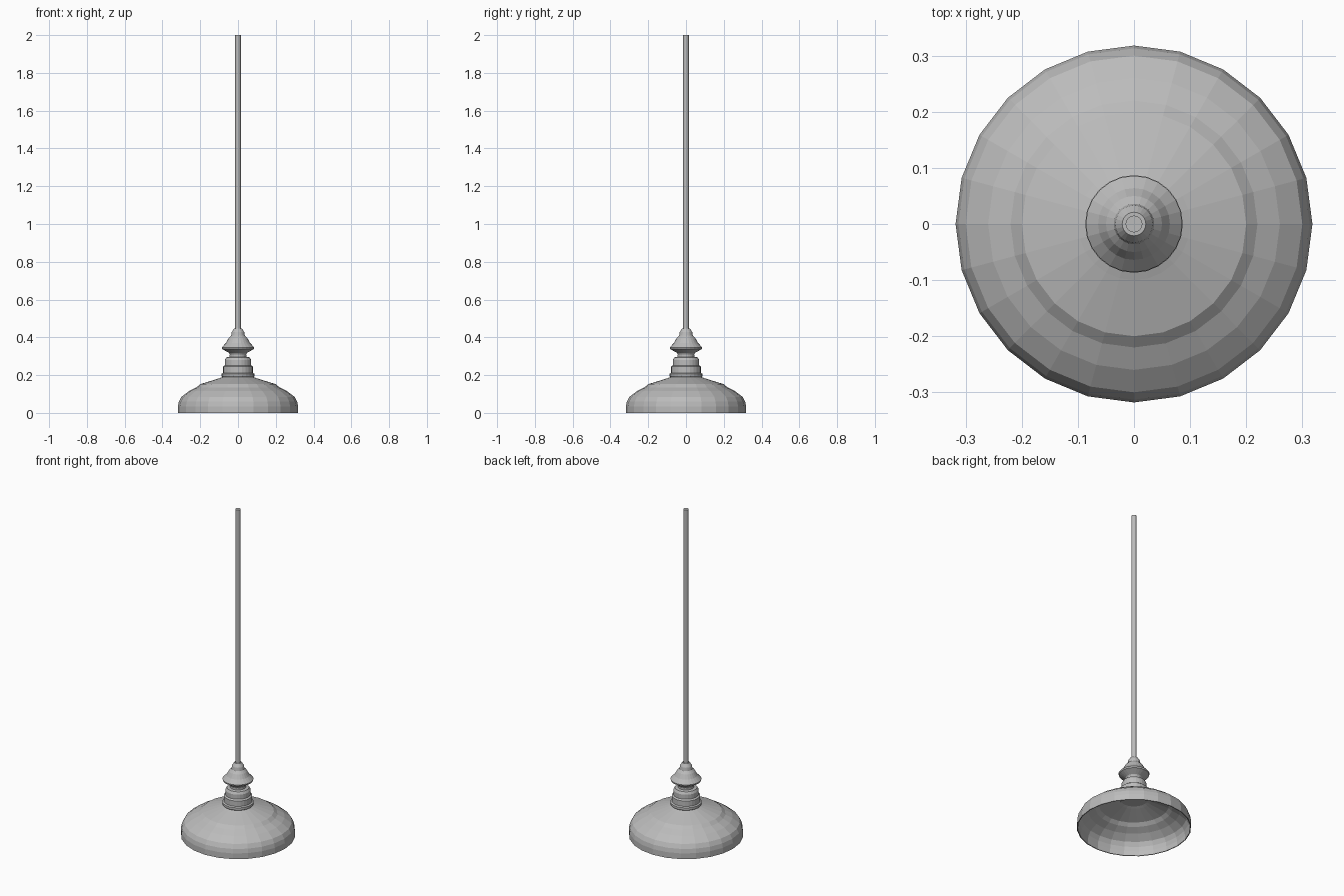
import bpy, bmesh
from math import radians

cube = bpy.data.objects.get("Cube")
if cube:
    bpy.data.objects.remove(cube, do_unlink=True)

metal = bpy.data.materials.new("grey_metal")
metal.use_nodes = True
grey = (0.5, 0.5, 0.5, 1)
metal.diffuse_color = grey
metal.node_tree.nodes["Principled BSDF"].inputs["Base Color"].default_value = grey


def lathe(name, profile, sides, smooth=False):
    """Spin a (radius, height) profile about z; radius 0 makes a closed end."""
    bm = bmesh.new()
    verts = [bm.verts.new((r, 0, z)) for r, z in profile]
    edges = [bm.edges.new(pair) for pair in zip(verts, verts[1:])]
    bmesh.ops.spin(bm, geom=verts + edges, cent=(0, 0, 0), axis=(0, 0, 1),
                   angle=radians(360), steps=sides)
    bmesh.ops.remove_doubles(bm, verts=bm.verts, dist=0.0005)
    bmesh.ops.recalc_face_normals(bm, faces=bm.faces)
    mesh = bpy.data.meshes.new(name)
    bm.to_mesh(mesh)
    bm.free()
    mesh.materials.append(metal)
    obj = bpy.data.objects.new(name, mesh)
    bpy.context.collection.objects.link(obj)
    if smooth:
        bpy.ops.object.select_all(action="DESELECT")
        obj.select_set(True)
        bpy.context.view_layer.objects.active = obj
        bpy.ops.object.shade_smooth_by_angle(angle=radians(20))
    return obj


# Thin faceted shade, outer skin followed by the inner skin
outer = [(0.08, 0.19), (0.10, 0.183), (0.20, 0.152), (0.22, 0.135),
         (0.26, 0.115), (0.30, 0.085), (0.313, 0.06), (0.318, 0.035), (0.318, 0)]
inner = [(r - 0.005, max(z - 0.006, 0)) for r, z in reversed(outer)]
lathe("shade", outer + inner + outer[:1], 24)

# Stepped socket, narrow neck and flared cap
lathe("socket", [(0, 0.182), (0.078, 0.182), (0.087, 0.195), (0.087, 0.207),
                 (0.079, 0.212), (0.079, 0.245), (0.07, 0.252), (0.07, 0.28),
                 (0.062, 0.294), (0.045, 0.297), (0.045, 0.31), (0, 0.31)], 24)
lathe("cap", [(0, 0.305), (0.04, 0.305), (0.048, 0.318), (0.084, 0.338),
              (0.086, 0.347), (0.064, 0.37), (0.05, 0.395), (0.036, 0.41),
              (0.033, 0.428), (0.021, 0.447), (0, 0.447)], 24)

# Hanging rod
lathe("rod", [(0, 0.44), (0.015, 0.44), (0.015, 2), (0, 2)], 16, smooth=True)
